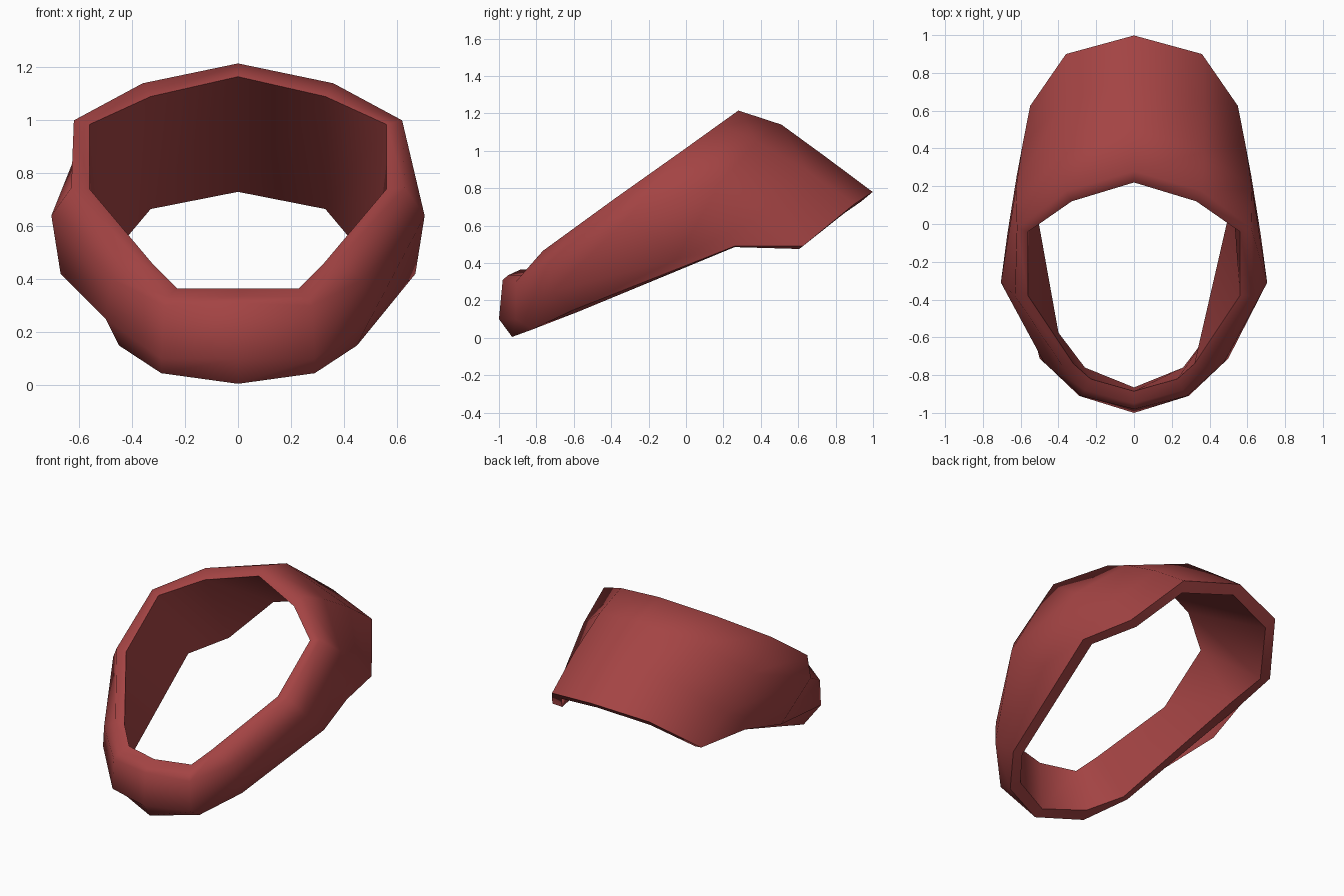
import bpy, bmesh
from mathutils import Vector

if "Cube" in bpy.data.objects:
    bpy.data.objects.remove(bpy.data.objects["Cube"])

# Half-band sections from back centre to front centre:
# outer wall (top, upper, lower, bottom) and the inward wall-thickness vector
SECTIONS = [
    ([(0, .28, 1.215), (0, .51, 1.14), (0, .75, .965), (0, .998, .78)], (0, -.06, -.05)),
    ([(.36, .175, 1.14), (.37, .38, 1.05), (.37, .65, .89), (.36, .90, .715)], (-.03, -.055, -.05)),
    ([(.62, -.02, 1.0), (.625, .19, .84), (.59, .42, .655), (.55, .625, .49)], (-.06, -.02, -.015)),
    ([(.63, -.38, .745), (.705, -.31, .64), (.67, -.05, .42), (.62, .26, .49)], (-.07, 0, -.005)),
    ([(.37, -.765, .465), (.475, -.735, .40), (.50, -.71, .25), (.45, -.60, .15)], (-.05, .025, -.01)),
    ([(.26, -.88, .335), (.28, -.91, .30), (.29, -.91, .10), (.29, -.82, .045)], (-.03, .06, .03)),
    ([(0, -.95, .335), (0, -.98, .31), (0, -1, .10), (0, -.93, .005)], (0, .065, .03)),
]
SHARP_ROWS = {3, 4, 5}  # bottom rim and inner top rim


def closed_section(outer, inward, side):
    """Outer wall down, straight inner wall back up, optionally mirrored in x."""
    pts = [Vector(p) for p in outer]
    pts += [pts[-1] + Vector(inward), pts[0] + Vector(inward)]
    return [Vector((p.x * side, p.y, p.z)) for p in pts]


# Tilted band: loft the closed sections around the full loop
loops = [closed_section(o, i, 1) for o, i in SECTIONS]
loops += [closed_section(o, i, -1) for o, i in reversed(SECTIONS[1:-1])]

bm = bmesh.new()
rings = [[bm.verts.new(p) for p in loop] for loop in loops]
for k, a in enumerate(rings):
    b = rings[(k + 1) % len(rings)]
    for j in range(len(a)):
        n = (j + 1) % len(a)
        bm.faces.new((a[j], a[n], b[n], b[j])).smooth = True
    for j in SHARP_ROWS:
        bm.edges.get((a[j], b[j])).smooth = False
bmesh.ops.recalc_face_normals(bm, faces=bm.faces)

mesh = bpy.data.meshes.new("tilted_band")
bm.to_mesh(mesh)
bm.free()
band = bpy.data.objects.new("tilted_band", mesh)
bpy.context.collection.objects.link(band)

# Red material
red = bpy.data.materials.new("red")
red.diffuse_color = (.37, .057, .057, 1)
red.use_nodes = True
red.node_tree.nodes["Principled BSDF"].inputs["Base Color"].default_value = red.diffuse_color
mesh.materials.append(red)
